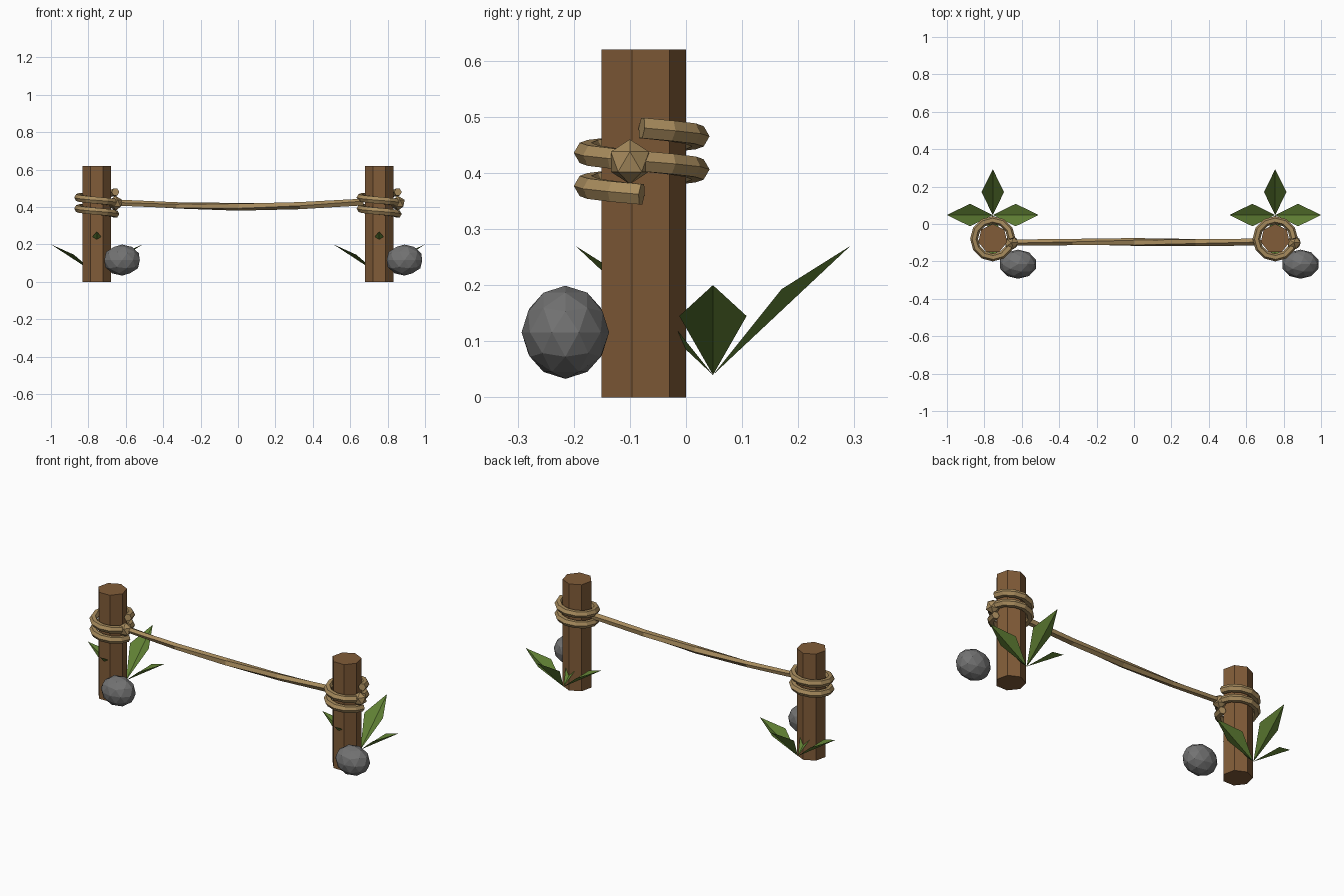
import bpy, bmesh, math
from mathutils import Vector, Matrix

if "Cube" in bpy.data.objects:
    bpy.data.objects.remove(bpy.data.objects["Cube"])


def material(name, rgb):
    m = bpy.data.materials.new(name)
    m.diffuse_color = (*rgb, 1)
    m.use_nodes = True
    m.node_tree.nodes["Principled BSDF"].inputs["Base Color"].default_value = m.diffuse_color
    return m


WOOD = material("wood", (0.22, 0.107, 0.04))
ROPE = material("rope", (0.39, 0.26, 0.11))
LEAF = material("leaf", (0.12, 0.22, 0.035))
ROCK = material("rock", (0.17, 0.17, 0.17))


def add_object(name, bm, mat, fix=True):
    if fix:
        bmesh.ops.recalc_face_normals(bm, faces=bm.faces[:])
    me = bpy.data.meshes.new(name)
    bm.to_mesh(me)
    bm.free()
    me.materials.append(mat)
    ob = bpy.data.objects.new(name, me)
    bpy.context.collection.objects.link(ob)
    return ob


def tube(name, points, radii, sides, mat, twist=0.0):
    """Faceted capped tube swept along points, kept upright."""
    bm = bmesh.new()
    rings = []
    for i, p in enumerate(points):
        t = (points[min(i + 1, len(points) - 1)] - points[max(i - 1, 0)]).normalized()
        side = t.cross(Vector((0, 0, 1))).normalized()
        up = side.cross(t)
        ring = []
        for k in range(sides):
            a = math.tau * k / sides + twist * i
            ring.append(bm.verts.new(p + radii[i] * (math.cos(a) * side + math.sin(a) * up)))
        rings.append(ring)
    for r0, r1 in zip(rings, rings[1:]):
        for k in range(sides):
            j = (k + 1) % sides
            bm.faces.new((r0[k], r0[j], r1[j], r1[k]))
    bm.faces.new(rings[0])
    bm.faces.new(rings[-1])
    return add_object(name, bm, mat)


def ball(name, center, scale, subdivisions, mat):
    bm = bmesh.new()
    bmesh.ops.create_icosphere(bm, subdivisions=subdivisions, radius=1)
    bmesh.ops.transform(bm, verts=bm.verts,
                        matrix=Matrix.Translation(center) @ Matrix.Diagonal((*scale, 1)))
    return add_object(name, bm, mat)


def post(name, x):
    """Seven-sided post with a corner pointing to the back."""
    bm = bmesh.new()
    r = 0.079
    ring = [bm.verts.new((x + r * math.sin(math.tau * k / 7),
                          -r + r * math.cos(math.tau * k / 7), 0)) for k in range(7)]
    base = bm.faces.new(ring)
    top = bmesh.ops.extrude_face_region(bm, geom=[base], use_keep_orig=True)["geom"]
    bmesh.ops.translate(bm, vec=(0, 0, 0.62),
                        verts=[v for v in top if isinstance(v, bmesh.types.BMVert)])
    return add_object(name, bm, WOOD)


def plant(name, x):
    """Four creased leaves spreading from one root."""
    bm = bmesh.new()
    root = Vector((x, 0.048, 0.04))
    for k in range(4):
        a = k * math.pi / 2
        out = Vector((math.cos(a), math.sin(a), 0))
        side = Vector((-math.sin(a), math.cos(a), 0))
        rise = 0.23 if k % 2 else 0.16
        tip = root + out * 0.245 + Vector((0, 0, rise))
        crease = root.lerp(tip, 0.55)
        fold = root.lerp(tip, 0.5) + Vector((0, 0, 0.038 if k % 2 else 0.025))
        b, t, c = (bm.verts.new(p) for p in (root, tip, crease))
        for s in (-1, 1):
            e = bm.verts.new(fold + side * 0.06 * s)
            for tri in ((b, c, e), (c, t, e)):
                bm.faces.new(tri if s > 0 else tri[::-1])
    return add_object(name, bm, LEAF, fix=False)


# Both ends carry the same post, rope wrap, knot, stone and plant
for label, x in (("left", -0.755), ("right", 0.755)):
    post(label + "_post", x)

    n = 24
    coil = []
    for i in range(n + 1):
        a = -2 * math.tau * i / n
        coil.append(Vector((x + 0.1 * math.cos(a), -0.079 + 0.1 * math.sin(a),
                            0.362 + 0.118 * i / n)))
    tube(label + "_rope_wrap", coil, [0.021] * (n + 1), 6, ROPE)

    ball(label + "_knot", (x + 0.1, -0.1, 0.42), (0.04, 0.04, 0.04), 1, ROPE)
    ball(label + "_stone", (x + 0.135, -0.215, 0.116), (0.1, 0.078, 0.083), 2, ROCK)
    plant(label + "_plant", x)

# Sagging rope between the posts
xs = (-0.67, -0.33, 0, 0.33, 0.67)
line = [Vector((x, -0.097, 0.402 + 0.05 * x * x)) for x in xs]
tube("hanging_rope", line, (0.017, 0.018, 0.022, 0.02, 0.02), 5, ROPE, twist=0.4)
